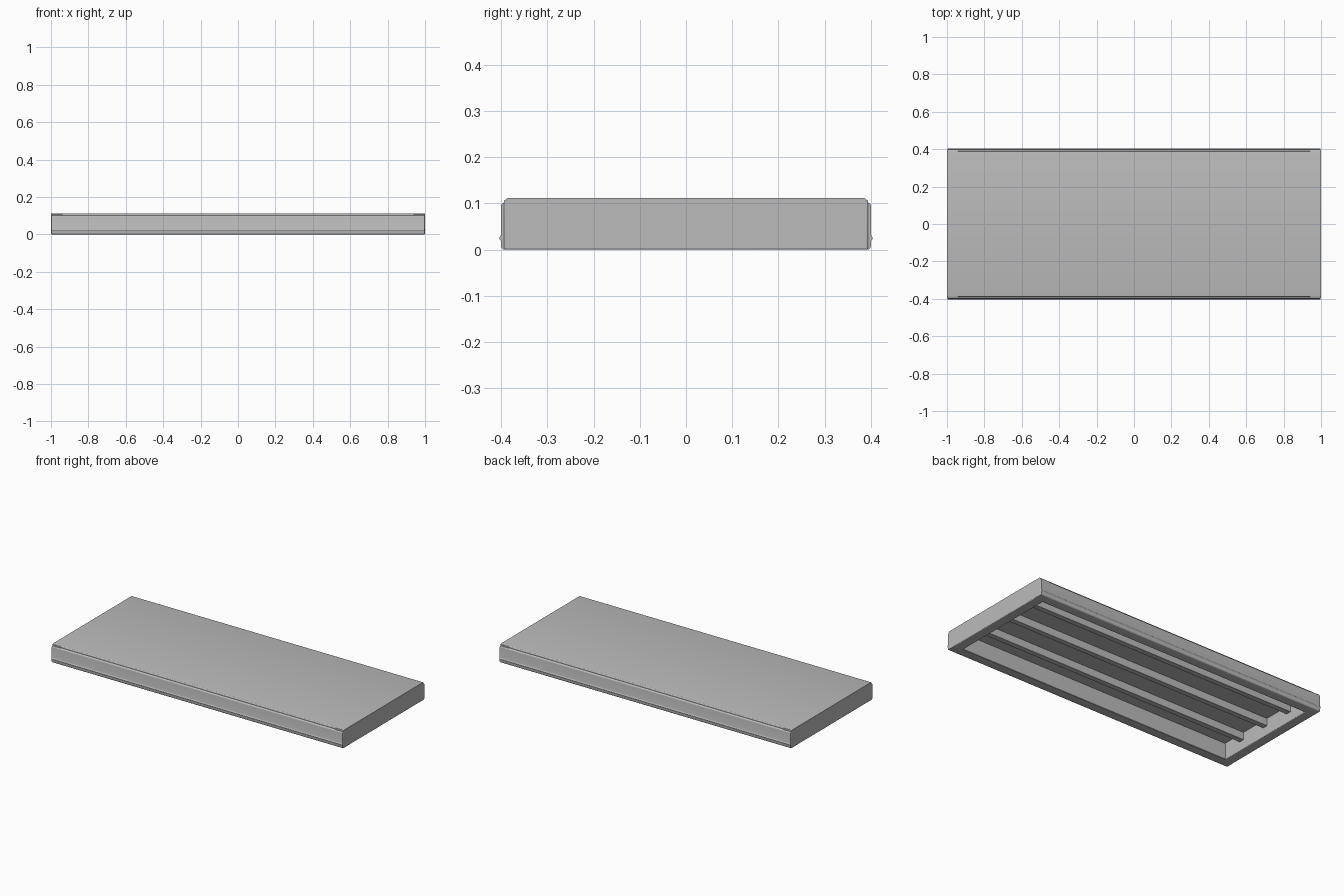
import bpy, bmesh, math

if "Cube" in bpy.data.objects:
    bpy.data.objects.remove(bpy.data.objects["Cube"])

steel = bpy.data.materials.new("grey steel")
steel.diffuse_color = (0.5, 0.5, 0.5, 1)
steel.use_nodes = True
steel.node_tree.nodes["Principled BSDF"].inputs["Base Color"].default_value = steel.diffuse_color


def finish(name, bm, bevel=0.0):
    bmesh.ops.recalc_face_normals(bm, faces=bm.faces)
    mesh = bpy.data.meshes.new(name)
    bm.to_mesh(mesh)
    bm.free()
    mesh.materials.append(steel)
    ob = bpy.data.objects.new(name, mesh)
    bpy.context.collection.objects.link(ob)
    if bevel:
        mod = ob.modifiers.new("rounded edges", 'BEVEL')
        mod.width = bevel
        mod.segments = 3
        mod.limit_method = 'ANGLE'
        mod.angle_limit = math.radians(40)
    bpy.context.view_layer.objects.active = ob
    ob.select_set(True)
    bpy.ops.object.shade_smooth_by_angle(angle=math.radians(35))
    ob.select_set(False)
    return ob


def extrude_x(name, profile, x0, x1):
    """Sweep a closed (y, z) profile along x."""
    bm = bmesh.new()
    face = bm.faces.new([bm.verts.new((x0, y, z)) for y, z in profile])
    ext = bmesh.ops.extrude_face_region(bm, geom=[face])
    moved = [v for v in ext['geom'] if isinstance(v, bmesh.types.BMVert)]
    bmesh.ops.translate(bm, verts=moved, vec=(x1 - x0, 0, 0))
    return finish(name, bm)


def box(name, x0, x1, y0, y1, z0, z1, bevel=0.0):
    bm = bmesh.new()
    bmesh.ops.create_cube(bm, size=1)
    for v in bm.verts:
        v.co = (x1 if v.co.x > 0 else x0,
                y1 if v.co.y > 0 else y0,
                z1 if v.co.z > 0 else z0)
    return finish(name, bm, bevel)


def arc(cy, cz, r, a0, a1, n=4):
    steps = [math.radians(a0 + (a1 - a0) * i / n) for i in range(n + 1)]
    return [(cy + r * math.cos(a), cz + r * math.sin(a)) for a in steps]


# Top sheet with short folded-down edges
half = [(0.384, 0.097), (0.389, 0.097)] + arc(0.384, 0.107, 0.005, 0, 90)
top = [(0.384, 0.102)] + half
extrude_x("top_sheet", top + [(-y, z) for y, z in reversed(top)], -1, 1)

# Long side rails: rounded outer wall with a pressed bead, folded bottom lip
rail = ([(0.338, 0.1), (0.338, 0.002), (0.34, 0.0)]
        + arc(0.392, 0.008, 0.008, -90, 0)
        + [(0.4, 0.018)] + arc(0.398, 0.025, 0.0055, -60, 60) + [(0.4, 0.032)]
        + arc(0.392, 0.094, 0.008, 0, 90) + [(0.386, 0.102)])
for label, s in (("front", -1), ("back", 1)):
    extrude_x(label + "_rail", [(s * y, z) for y, z in rail], -0.998, 0.998)

# End rails closing the short sides
for label, s in (("left", -1), ("right", 1)):
    a, b = sorted((s * 0.938, s * 1.0))
    box(label + "_end_rail", a, b, -0.394, 0.394, 0, 0.108, 0.004)

# Stiffening ribs under the sheet
for i, y in enumerate((-0.2, 0, 0.2)):
    box(f"rib_{i + 1}", -0.94, 0.94, y - 0.017, y + 0.017, 0.055, 0.104, 0.003)
